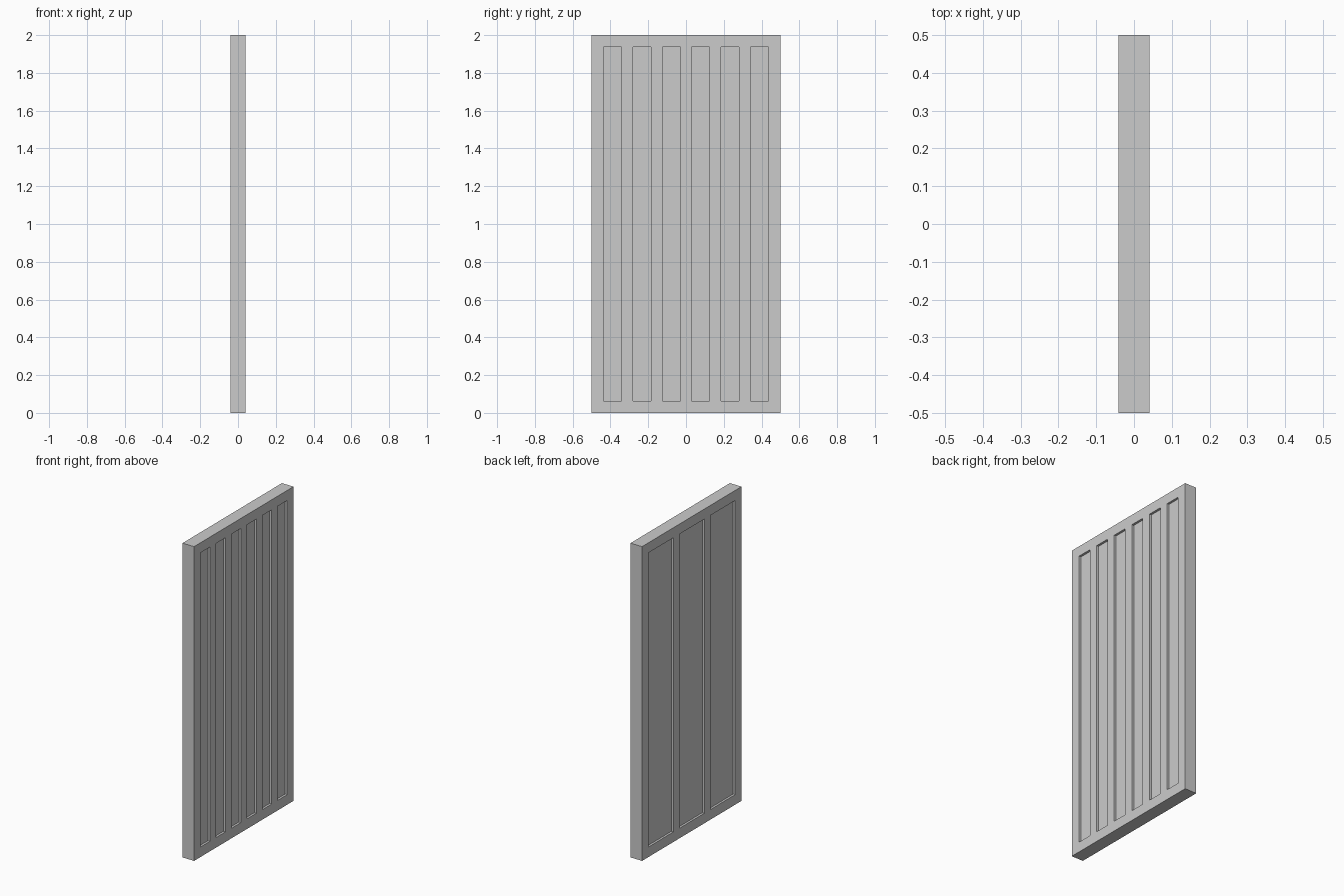
import bpy, bmesh
from mathutils import Matrix, Vector

if "Cube" in bpy.data.objects:
    bpy.data.objects.remove(bpy.data.objects["Cube"])

HALF_X, WIDTH, HEIGHT = 0.041, 1.0, 2.0
BORDER, GAP, DEPTH = 0.064, 0.06, 0.014


def add_box(bm, lo, hi):
    lo, hi = Vector(lo), Vector(hi)
    m = Matrix.Translation((lo + hi) / 2) @ Matrix.Diagonal((*(hi - lo), 1))
    bmesh.ops.create_cube(bm, size=1, matrix=m)


def make_object(name, bm):
    mesh = bpy.data.meshes.new(name)
    bm.to_mesh(mesh)
    bm.free()
    obj = bpy.data.objects.new(name, mesh)
    bpy.context.collection.objects.link(obj)
    return obj


def add_recesses(bm, side, count):
    """Evenly spaced tall pockets on the face at x = side * HALF_X."""
    w = (WIDTH - 2 * BORDER - (count - 1) * GAP) / count
    xs = sorted((side * (HALF_X - DEPTH), side * (HALF_X + 0.05)))
    for i in range(count):
        y = -WIDTH / 2 + BORDER + i * (w + GAP)
        add_box(bm, (xs[0], y, BORDER), (xs[1], y + w, HEIGHT - BORDER))


# Solid door slab
bm = bmesh.new()
add_box(bm, (-HALF_X, -WIDTH / 2, 0), (HALF_X, WIDTH / 2, HEIGHT))
door = make_object("door_panel", bm)

# Pocket cutters: six narrow on the right face, three wide on the left face
bm = bmesh.new()
add_recesses(bm, 1, 6)
add_recesses(bm, -1, 3)
cutter = make_object("recess_cutter", bm)
cutter.hide_render = True

# Carve the pockets and remove the cutter
mod = door.modifiers.new("recesses", 'BOOLEAN')
mod.operation = 'DIFFERENCE'
mod.solver = 'EXACT'
mod.object = cutter
bpy.context.view_layer.objects.active = door
door.select_set(True)
bpy.ops.object.modifier_apply(modifier=mod.name)
bpy.data.objects.remove(cutter)
